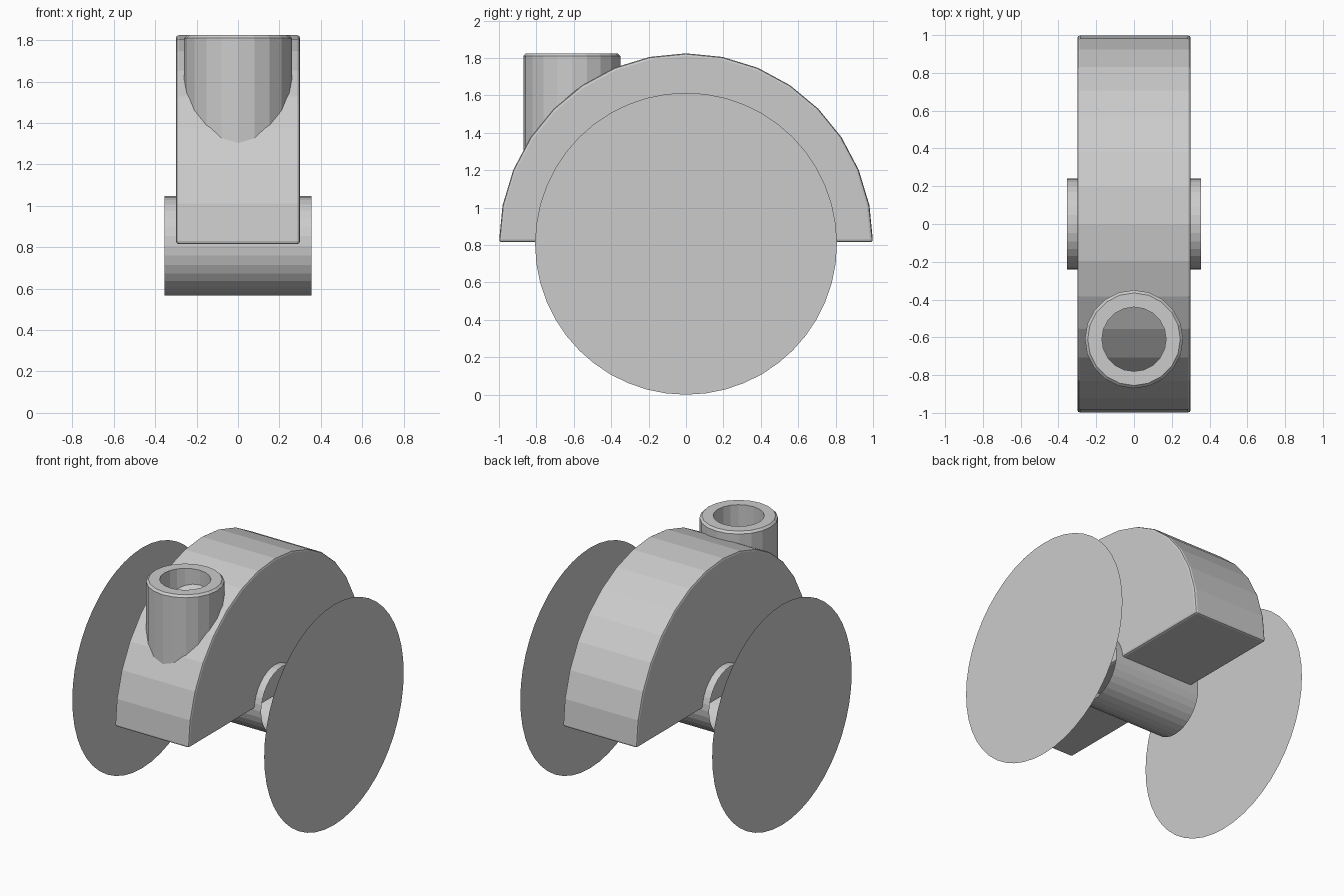
import bpy, bmesh
from math import sin, cos, pi

if "Cube" in bpy.data.objects:
    bpy.data.objects.remove(bpy.data.objects["Cube"])

AXLE_Z = 0.807


def finish(name, bm, bevel=0.0):
    bmesh.ops.recalc_face_normals(bm, faces=bm.faces[:])
    mesh = bpy.data.meshes.new(name)
    bm.to_mesh(mesh)
    bm.free()
    obj = bpy.data.objects.new(name, mesh)
    bpy.context.collection.objects.link(obj)
    if bevel:
        mod = obj.modifiers.new("Bevel", 'BEVEL')
        mod.width = bevel
        mod.segments = 2
        mod.limit_method = 'ANGLE'
        mod.angle_limit = pi / 6
    return obj


def ring_x(bm, x, r, n=32):
    """Circle of vertices around the axle line."""
    return [bm.verts.new((x, r * cos(2 * pi * i / n), AXLE_Z + r * sin(2 * pi * i / n)))
            for i in range(n)]


def bridge(bm, a, b):
    n = len(a)
    for i in range(n):
        j = (i + 1) % n
        bm.faces.new((a[i], a[j], b[j], b[i]))


# Hood: half disc extruded across x, with softened edges
bm = bmesh.new()
profile = [(cos(pi * i / 16), 0.815 + 1.01 * sin(pi * i / 16)) for i in range(17)]
left, right = [[bm.verts.new((x, y, z)) for y, z in profile] for x in (-0.3, 0.3)]
bridge(bm, left, right)
bm.faces.new(left)
bm.faces.new(right)
finish("hood", bm, 0.015)

# Axle: open-ended tube through the hood
bm = bmesh.new()
bridge(bm, ring_x(bm, -0.355, 0.24), ring_x(bm, 0.355, 0.24))
finish("axle", bm)

# Wheels: thin flat discs on both sides
for side, x in (("left", -0.777), ("right", 0.777)):
    bm = bmesh.new()
    face = bm.faces.new(ring_x(bm, x, 0.807, 48))
    wheel = finish(side + "_wheel", bm)
    if wheel.data.polygons[0].normal.x * x < 0:
        wheel.data.flip_normals()

# Stem socket: hollow post with a chamfered rim, sunk into the hood
bm = bmesh.new()
N = 20
section = [(0.26, 1.15), (0.26, 1.81), (0.245, 1.825), (0.17, 1.825), (0.17, 1.15)]
rings = [[bm.verts.new((r * sin(2 * pi * i / N), -0.61 + r * cos(2 * pi * i / N), z))
          for i in range(N)] for r, z in section]
for k in range(len(rings)):
    bridge(bm, rings[k], rings[(k + 1) % len(rings)])
finish("stem_socket", bm)
